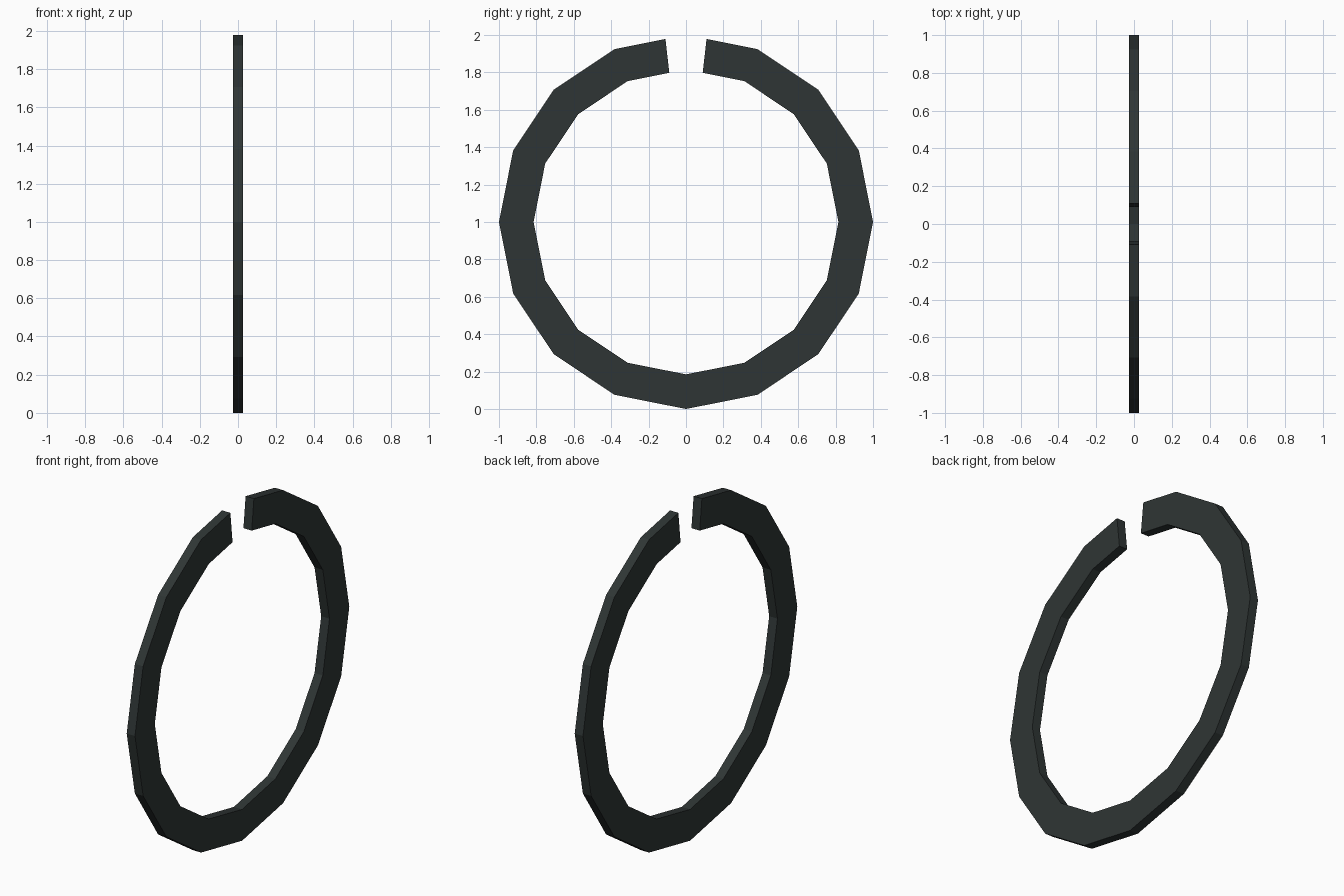
import bpy, bmesh, math

if "Cube" in bpy.data.objects:
    bpy.data.objects.remove(bpy.data.objects["Cube"])

OUTER, INNER, HALF = 1.0, 0.815, 0.027
STEP = math.tau / 16
GAP = math.radians(6.4)   # half angle of the opening at the top

mat = bpy.data.materials.new("dark slate")
mat.diffuse_color = (0.028, 0.036, 0.035, 1)
mat.use_nodes = True
mat.node_tree.nodes["Principled BSDF"].inputs["Base Color"].default_value = mat.diffuse_color


def flat_radius(a):
    """Radius factor of a 16-sided polygon at angle a from the top."""
    local = (a % STEP) - STEP / 2
    return math.cos(STEP / 2) / math.cos(local)


# Angles measured clockwise from the top, starting and ending at the gap
angles = [GAP] + [i * STEP for i in range(1, 16)] + [math.tau - GAP]

# Rectangular cross-section carried round the ring
bm = bmesh.new()
sections = []
for a in angles:
    k = flat_radius(a)
    sections.append([bm.verts.new((x, r * k * math.sin(a), 1 + r * k * math.cos(a)))
                     for x, r in ((-HALF, INNER), (HALF, INNER), (HALF, OUTER), (-HALF, OUTER))])
for s, t in zip(sections, sections[1:]):
    for i in range(4):
        j = (i + 1) % 4
        bm.faces.new((s[i], s[j], t[j], t[i]))

# Flat end caps at the gap
bm.faces.new(sections[0])
bm.faces.new(sections[-1])
bmesh.ops.recalc_face_normals(bm, faces=bm.faces)

mesh = bpy.data.meshes.new("split_ring")
bm.to_mesh(mesh)
bm.free()
mesh.materials.append(mat)
ring = bpy.data.objects.new("split_ring", mesh)
bpy.context.collection.objects.link(ring)
